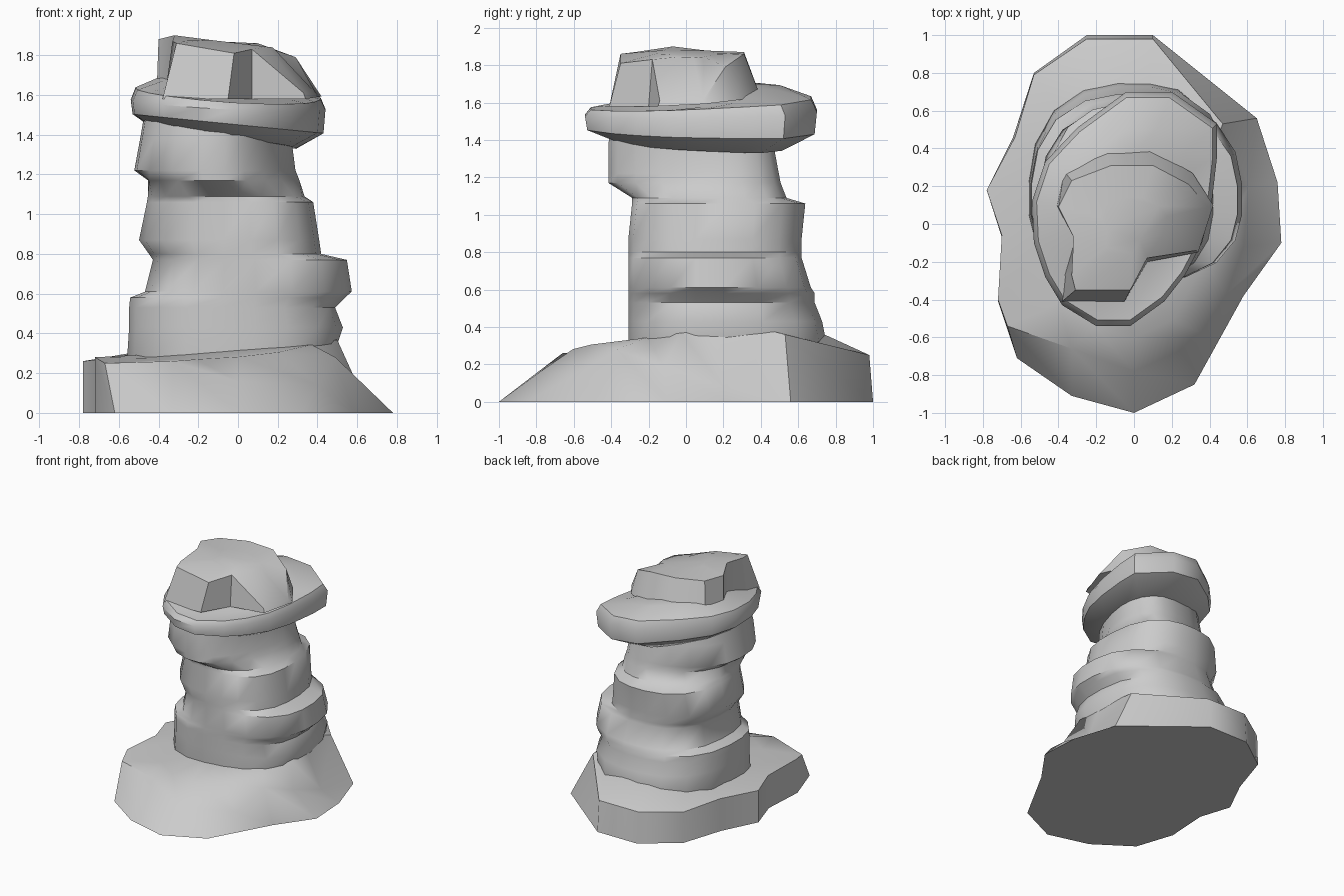
import bpy
import bmesh
import math

default_cube = bpy.data.objects.get("Cube")
if default_cube:
    bpy.data.objects.remove(default_cube)

stone = bpy.data.materials.new("grey stone")
stone.use_nodes = True
stone.diffuse_color = (0.6, 0.6, 0.6, 1)
stone.node_tree.nodes["Principled BSDF"].inputs["Base Color"].default_value = stone.diffuse_color


def loft(name, rings, angle):
    """Skin a stack of closed rings, cap both ends and shade with sharp creases."""
    bm = bmesh.new()
    loops = [[bm.verts.new(point) for point in ring] for ring in rings]
    for low, high in zip(loops, loops[1:]):
        for i in range(len(low)):
            j = (i + 1) % len(low)
            bm.faces.new((low[i], low[j], high[j], high[i]))
    bm.faces.new(loops[0])
    bm.faces.new(loops[-1])
    bmesh.ops.recalc_face_normals(bm, faces=bm.faces)
    mesh = bpy.data.meshes.new(name)
    bm.to_mesh(mesh)
    bm.free()
    mesh.materials.append(stone)
    rock = bpy.data.objects.new(name, mesh)
    bpy.context.collection.objects.link(rock)
    bpy.ops.object.select_all(action="DESELECT")
    rock.select_set(True)
    bpy.context.view_layer.objects.active = rock
    bpy.ops.object.shade_smooth_by_angle(angle=math.radians(angle))


def scaled(outline, factor, height, centre=(0, 0)):
    """Scale an outline about a centre; height is a function of x and y."""
    ring = []
    for x, y in outline:
        px = centre[0] + (x - centre[0]) * factor
        py = centre[1] + (y - centre[1]) * factor
        ring.append((px, py, height(px, py)))
    return ring


def oval(z, left, right, front, back, lean=0, sides=20, middle=0.12):
    """Lopsided rounded-box ring; lean shears the back towards +x."""
    power = 2.5 - lean * 2
    ring = []
    for i in range(sides):
        angle = math.tau * (i + 0.5) / sides
        c, s = math.cos(angle), math.sin(angle)
        reach = (abs(c) ** power + abs(s) ** power) ** (-1 / power)
        width = right if c > 0 else left
        depth = back - middle if s > 0 else front + middle
        ring.append((reach * (c * width + lean * s * depth), middle + s * reach * depth, z))
    return ring


# Spreading foot: ground x, ground y, rim x, rim y, rim height
foot = [
    (-.25, 1, -.25, .98, .25), (.1, 1, .1, .98, .25),
    (.65, .56, .47, .53, .36), (.76, .22, .61, .2, .08),
    (.78, -.1, .58, -.12, .19), (.58, -.38, .49, -.37, .28),
    (.32, -.85, .4, -.6, .14), (0, -1, 0, -.78, .16),
    (-.33, -.91, -.33, -.66, .26), (-.62, -.71, -.67, -.54, .25),
    (-.72, -.41, -.72, -.4, .28), (-.7, -.07, -.7, -.06, .27),
    (-.78, .18, -.78, .18, .26), (-.64, .46, -.63, .46, .26),
    (-.53, .8, -.53, .79, .25),
]
ground = [(x, y) for x, y, *rest in foot]
rim = [tuple(rest) for x, y, *rest in foot]
shoulder = scaled(ground, 0.64, lambda x, y: 0.33 + 0.08 * (x + y), (0, 0.1))
crest = scaled(ground, 0.35, lambda x, y: 0.34 + 0.08 * (x + y), (0, 0.1))
loft("foot", [[(x, y, 0) for x, y in ground], rim, shoulder, crest], 44)

# Eroded column: height, reach to left, right, front and back, then lean
layers = [
    (.1, .5, .45, .3, .7), (.28, .56, .48, .31, .76),
    (.43, .55, .53, .31, .73), (.53, .55, .49, .31, .69),
    (.58, .545, .54, .31, .69), (.61, .47, .575, .31, .67),
    (.77, .43, .55, .31, .62), (.8, .45, .42, .31, .62),
    (.87, .5, .41, .31, .62), (1.06, .46, .38, .29, .64),
    (1.09, .45, .33, .29, .54, .1), (1.17, .44, .3, .42, .51, .2),
    (1.22, .51, .28, .42, .5, .2), (1.38, .48, .26, .42, .47, .2),
    (1.5, .46, .26, .4, .45, .2),
]
loft("column", [oval(*layer) for layer in layers], 48)

# Overhanging brim: scale, height, then tilts along y and x
brim = [
    (-.2, -.54), (-.02, -.54), (.16, -.41), (.27, -.27), (.36, -.1),
    (.41, .1), (.44, .36), (.44, .53), (.2, .7), (-.04, .7), (-.3, .51),
    (-.47, .33), (-.54, .12), (-.53, -.1), (-.47, -.28), (-.38, -.43),
]
steps = [
    (.7, 1.37, -.03, -.1), (.98, 1.45, 0, -.1), (1, 1.54, .03, -.06),
    (.95, 1.59, .06, -.08), (.68, 1.61, .15, -.18), (.4, 1.64, .15, -.18),
]
loft("brim", [
    scaled(brim, factor, lambda x, y: z + y_tilt * y + x_tilt * x, (-.05, .08))
    for factor, z, y_tilt, x_tilt in steps
], 44)

# Notched cap block: foot outline, then the sloping top edge in the same order
cap = [
    (-.38, -.41), (-.05, -.41), (.07, -.2), (.34, -.15), (.42, .1),
    (.31, .27), (.08, .4), (-.15, .4), (-.37, .28), (-.41, .1),
    (-.32, -.07), (-.37, -.27),
]
cap_edge = [
    (-.31, -.35, 1.86), (-.02, -.35, 1.81), (.07, -.18, 1.83),
    (.33, -.14, 1.61), (.39, .09, 1.61), (.29, .21, 1.79),
    (.1, .31, 1.86), (-.12, .31, 1.87), (-.33, .23, 1.87),
    (-.4, .09, 1.88), (-.32, -.07, 1.9), (-.33, -.27, 1.87),
]
crown = scaled([(x, y) for x, y, z in cap_edge], 0.45, lambda x, y: 1.86 - 0.12 * x)
loft("cap", [scaled(cap, 1, lambda x, y: 1.58 + 0.12 * max(y, 0)), cap_edge, crown], 42)
